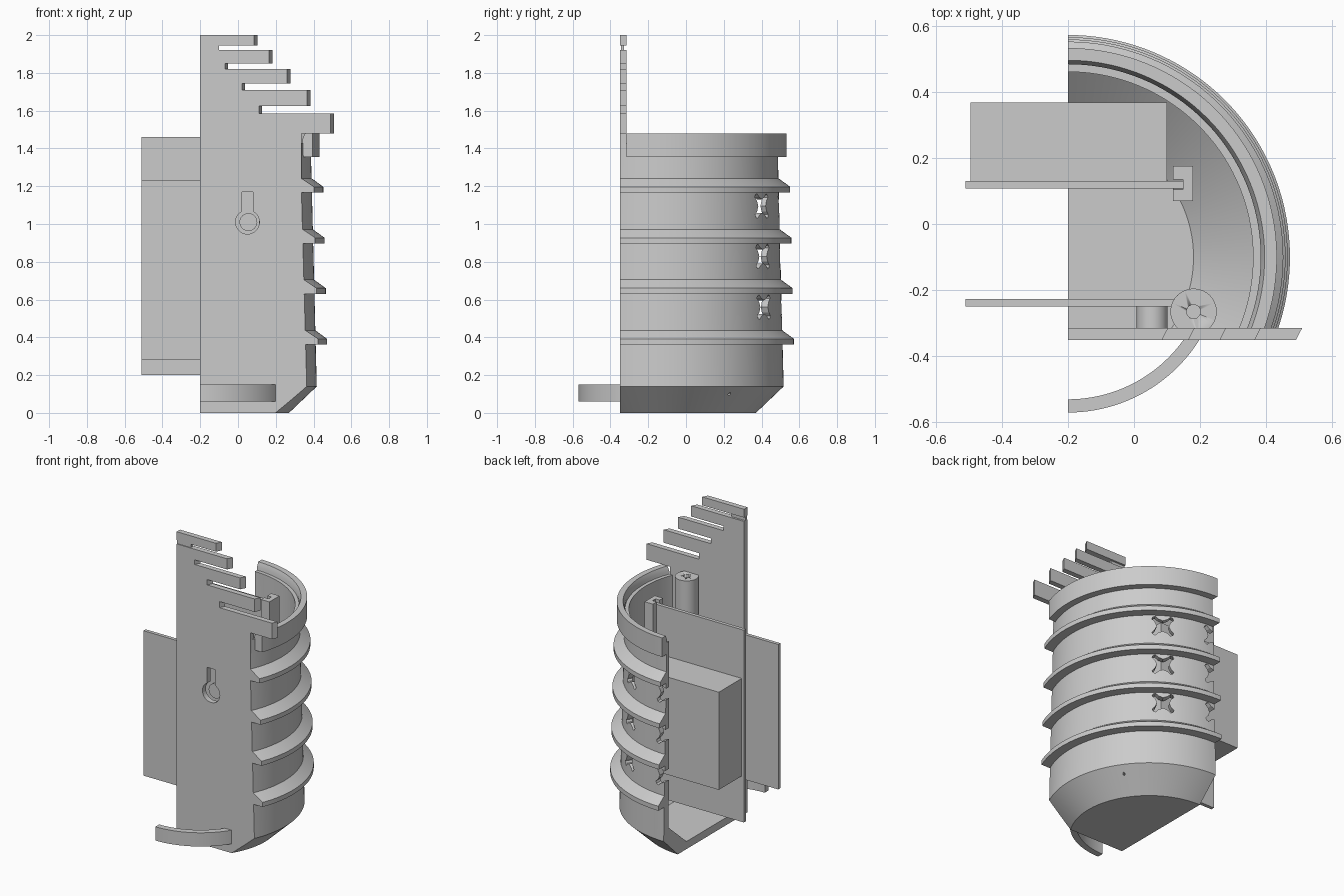
import bpy, bmesh, math
from mathutils import Matrix, Vector

if "Cube" in bpy.data.objects:
    bpy.data.objects.remove(bpy.data.objects["Cube"], do_unlink=True)

grey = bpy.data.materials.new("plain grey")
grey.use_nodes = True
grey.diffuse_color = (0.6, 0.6, 0.6, 1)
grey.node_tree.nodes["Principled BSDF"].inputs["Base Color"].default_value = (0.6, 0.6, 0.6, 1)

CUT, AXIS_Y = -0.2, -0.1          # section plane and centre of the round shell
FRONT, BACK = -0.35, -0.315       # faces of the front plate


def finish(name, bm, smooth=False):
    bmesh.ops.recalc_face_normals(bm, faces=bm.faces)
    mesh = bpy.data.meshes.new(name)
    bm.to_mesh(mesh)
    bm.free()
    obj = bpy.data.objects.new(name, mesh)
    bpy.context.collection.objects.link(obj)
    mesh.materials.append(grey)
    bpy.ops.object.select_all(action='DESELECT')
    obj.select_set(True)
    bpy.context.view_layer.objects.active = obj
    if smooth:
        bpy.ops.object.shade_smooth_by_angle(angle=math.radians(25))
    return obj


def box(name, x, y, z):
    bm = bmesh.new()
    bmesh.ops.create_cube(bm, size=1)
    for v in bm.verts:
        v.co = [lo + (c + 0.5) * (hi - lo) for c, (lo, hi) in zip(v.co, (x, y, z))]
    return finish(name, bm)


def extrude_y(points, y0, y1):
    """Prism from an (x, z) outline."""
    bm = bmesh.new()
    face = bm.faces.new([bm.verts.new((x, y0, z)) for x, z in points])
    res = bmesh.ops.extrude_face_region(bm, geom=[face])
    for v in res["geom"]:
        if isinstance(v, bmesh.types.BMVert):
            v.co.y = y1
    return bm


def revolve(name, profile, keep_y, side=1):
    """Half turn of an (r, z) outline, trimmed at y = keep_y."""
    bm = bmesh.new()
    verts = [bm.verts.new((CUT, AXIS_Y - r, z)) for r, z in profile]
    face = bm.faces.new(verts)
    bmesh.ops.spin(bm, geom=[face], cent=(CUT, AXIS_Y, 0), axis=(0, 0, 1),
                   angle=math.pi, steps=72, use_duplicate=False)
    # close the start of the turn
    if not verts[0].link_faces or face not in bm.faces:
        bm.faces.new(verts)
    bmesh.ops.remove_doubles(bm, verts=bm.verts, dist=1e-5)
    bmesh.ops.dissolve_degenerate(bm, dist=1e-5, edges=bm.edges)
    geom = bm.verts[:] + bm.edges[:] + bm.faces[:]
    cut = bmesh.ops.bisect_plane(bm, geom=geom, plane_co=(0, keep_y, 0),
                                 plane_no=(0, -side, 0), clear_outer=True)
    edges = [e for e in cut["geom_cut"] if isinstance(e, bmesh.types.BMEdge)]
    bmesh.ops.holes_fill(bm, edges=edges, sides=0)
    return finish(name, bm, True)


def carve(obj, cutter):
    cutter.hide_render = True
    mod = obj.modifiers.new("cut", 'BOOLEAN')
    mod.operation, mod.solver, mod.object = 'DIFFERENCE', 'EXACT', cutter
    bpy.context.view_layer.objects.active = obj
    bpy.ops.object.modifier_apply(modifier=mod.name)
    bpy.data.objects.remove(cutter, do_unlink=True)


def wall(z):
    return 0.617 - 0.025 * (z - 0.14)


def circle(cx, cz, r, a0, a1, n):
    return [(cx + r * math.cos(a0 + (a1 - a0) * i / n), cz + r * math.sin(a0 + (a1 - a0) * i / n))
            for i in range(n + 1)]


# Ribbed shell with conical foot and floor
outer = [(0, 0), (0.47, 0), (wall(0.14), 0.14)]
for z in (0.362, 0.63, 0.897, 1.167):
    tip = wall(z) + 0.06
    outer += [(wall(z), z), (tip, z), (tip, z + 0.03), (wall(z + 0.075), z + 0.075)]
outer += [(wall(1.36), 1.36), (0.585, 1.43), (0.56, 1.43), (0.565, 0.21), (0.38, 0.05), (0, 0.05)]
shell = revolve("ribbed_shell", outer, FRONT)

# Rim ring
revolve("top_rim", [(0.583, 1.355), (0.632, 1.355), (0.632, 1.48), (0.595, 1.48), (0.583, 1.45)], BACK)

# Curved strap at the foot
revolve("foot_strap", [(0.43, 0.06), (0.47, 0.06), (0.47, 0.15), (0.43, 0.15)], BACK, -1)

# Flower shaped vents and a tiny drain hole
def radial_cutter(points, angle, z):
    bm = extrude_y(points, 0.5, 0.75)
    bmesh.ops.transform(bm, verts=bm.verts, matrix=Matrix.Translation((CUT, AXIS_Y, z))
                        @ Matrix.Rotation(angle - math.pi / 2, 4, 'Z'))
    return finish("vent_cutter", bm)

star = []
for k in range(4):
    a = k * math.pi / 2
    for da, r in ((0, 0.036), (30, 0.055), (35, 0.08), (45, 0.084), (55, 0.08), (60, 0.055)):
        t = a + math.radians(da)
        star.append((r * math.cos(t), r * math.sin(t)))
for z in (0.56, 0.828, 1.095):
    for deg in (58, 90):
        carve(shell, radial_cutter(star, math.radians(deg), z))
carve(shell, radial_cutter(circle(0, 0, 0.007, 0, math.tau * 11 / 12, 11), math.radians(35), 0.1))

# Front plate with stepped teeth
teeth = [(1.48, 1.585, 0.49, 0.11), (1.625, 1.71, 0.365, 0.02),
         (1.745, 1.82, 0.26, -0.07), (1.85, 1.92, 0.165, -0.12)]
outline = [(CUT, 0), (0.19, 0), (0.32, 0.13), (0.335, 0.3), (0.335, 1.48)]
for i, (lo, hi, tip, root) in enumerate(teeth):
    outline += [(tip, lo), (tip, hi)]
    if i < len(teeth) - 1:
        outline += [(root, hi), (root, teeth[i + 1][0])]
outline.append((CUT, 1.92))
bm = extrude_y(outline, FRONT, BACK)
for v in bm.verts:                       # slanted tooth ends
    if v.co.y > FRONT + 0.01 and v.co.x > CUT + 0.01 and v.co.z > 1.47 and abs(v.co.x - 0.335) > 0.001:
        v.co.x += 0.018
plate = finish("front_plate", bm)
top = extrude_y([(CUT, 1.945), (0.085, 1.945), (0.085, 2), (CUT, 2)], FRONT, BACK)
for v in top.verts:
    if v.co.y > FRONT + 0.01 and v.co.x > 0:
        v.co.x += 0.018
finish("top_tooth", top)
box("top_tooth_web", (CUT, -0.1), (-0.345, -0.328), (1.91, 1.955))

# Keyhole
keyhole = [(0.02, 1.17)] + circle(0.05, 1.01, 0.063, math.radians(118), math.radians(422), 28) + [(0.08, 1.17)]
carve(plate, finish("keyhole_cutter", extrude_y(keyhole, FRONT - 0.1, BACK + 0.1)))
finish("keyhole_boss", extrude_y(circle(0.055, 1.01, 0.047, 0, math.tau * 31 / 32, 31), BACK, -0.25), True)

# Boards and battery block
box("front_board", (-0.51, 0.12), (-0.25, -0.227), (0.28, 1.23))
box("rear_board", (-0.51, 0.15), (0.107, 0.13), (0.2, 1.46))
box("battery_block", (-0.495, 0.1), (0.13, 0.367), (0.5, 1.14))

# Grooved rail that holds the rear board
bm = bmesh.new()
rail = [(0.118, 0.07), (0.178, 0.07), (0.178, 0.175), (0.118, 0.175),
        (0.118, 0.135), (0.148, 0.135), (0.148, 0.105), (0.118, 0.105)]
face = bm.faces.new([bm.verts.new((x, y, 0.04)) for x, y in rail])
up = bmesh.ops.extrude_face_region(bm, geom=[face])["geom"]
bmesh.ops.translate(bm, vec=Vector((0, 0, 1.44)), verts=[v for v in up if isinstance(v, bmesh.types.BMVert)])
finish("board_rail", bm)


# Screw post
def post(name, r, z0, z1):
    bm = bmesh.new()
    bmesh.ops.create_cone(bm, cap_ends=True, segments=32, radius1=r, radius2=r, depth=z1 - z0,
                          matrix=Matrix.Translation((0.18, -0.265, (z0 + z1) / 2)))
    return finish(name, bm, True)

carve(post("screw_post", 0.07, 0.12, 1.48), post("screw_cutter", 0.021, 1.2, 1.6))
